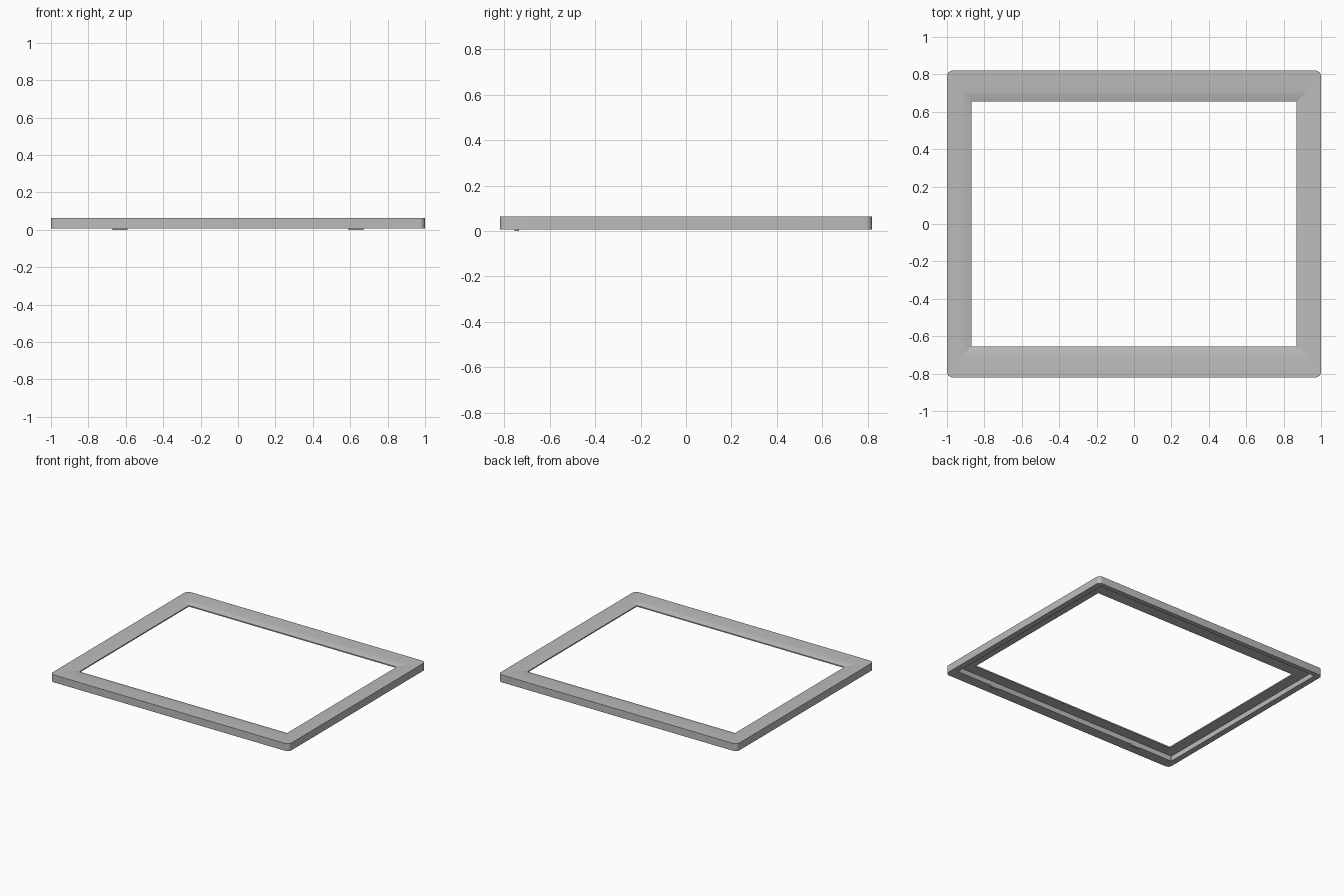
import bpy, bmesh, math

old = bpy.data.objects.get("Cube")
if old:
    bpy.data.objects.remove(old, do_unlink=True)

grey = bpy.data.materials.new("mid_grey")
grey.use_nodes = True
colour = (0.5, 0.5, 0.5, 1)
grey.diffuse_color = colour
grey.node_tree.nodes["Principled BSDF"].inputs["Base Color"].default_value = colour


def rounded_ring(bm, half_x, front, back, radius, z, steps=6):
    """Rounded rectangle of vertices, counter-clockwise from above."""
    corners = [(half_x, back), (-half_x, back), (-half_x, front), (half_x, front)]
    mid = (front + back) / 2
    ring = []
    for i, (x, y) in enumerate(corners):
        cx = x - math.copysign(radius, x)
        cy = y - math.copysign(radius, y - mid)
        for s in range(steps + 1):
            a = (i + s / steps) * math.pi / 2
            ring.append(bm.verts.new((cx + radius * math.cos(a),
                                      cy + radius * math.sin(a), z)))
    return ring


def finish(bm, name):
    bmesh.ops.recalc_face_normals(bm, faces=bm.faces)
    mesh = bpy.data.meshes.new(name)
    bm.to_mesh(mesh)
    bm.free()
    mesh.materials.append(grey)
    obj = bpy.data.objects.new(name, mesh)
    bpy.context.collection.objects.link(obj)
    return obj


# Frame: cross-section rings from the outer wall, over the lip, to the rear recess
sections = [
    (1.0, -0.82, 0.82, 0.03, 0.007),      # outer wall bottom
    (1.0, -0.82, 0.82, 0.03, 0.063),      # outer wall top
    (0.92, -0.705, 0.705, 0.003, 0.063),  # flat face ends
    (0.905, -0.69, 0.69, 0.003, 0.061),   # lip slope
    (0.87, -0.655, 0.655, 0.003, 0.052),  # opening top
    (0.87, -0.655, 0.655, 0.003, 0.043),  # opening bottom
    (0.955, -0.74, 0.785, 0.005, 0.045),  # recess ceiling
    (0.955, -0.74, 0.785, 0.005, 0.007),  # recess mouth
]
bm = bmesh.new()
rings = [rounded_ring(bm, *s) for s in sections]
for i, ring in enumerate(rings):
    other = rings[(i + 1) % len(rings)]
    for j in range(len(ring)):
        k = (j + 1) % len(ring)
        bm.faces.new((ring[j], ring[k], other[k], other[j]))
frame = finish(bm, "frame")
bpy.context.view_layer.objects.active = frame
frame.select_set(True)
bpy.ops.object.shade_smooth_by_angle(angle=math.radians(30))

# Two small tabs under the front rail, beside the recess
for side, name in ((1, "left_tab"), (-1, "right_tab")):
    bm = bmesh.new()
    bmesh.ops.create_cube(bm, size=1)
    bmesh.ops.scale(bm, vec=(0.08, 0.02, 0.012), verts=bm.verts)
    bmesh.ops.translate(bm, vec=(side * 0.63, -0.745, 0.006), verts=bm.verts)
    finish(bm, name)
